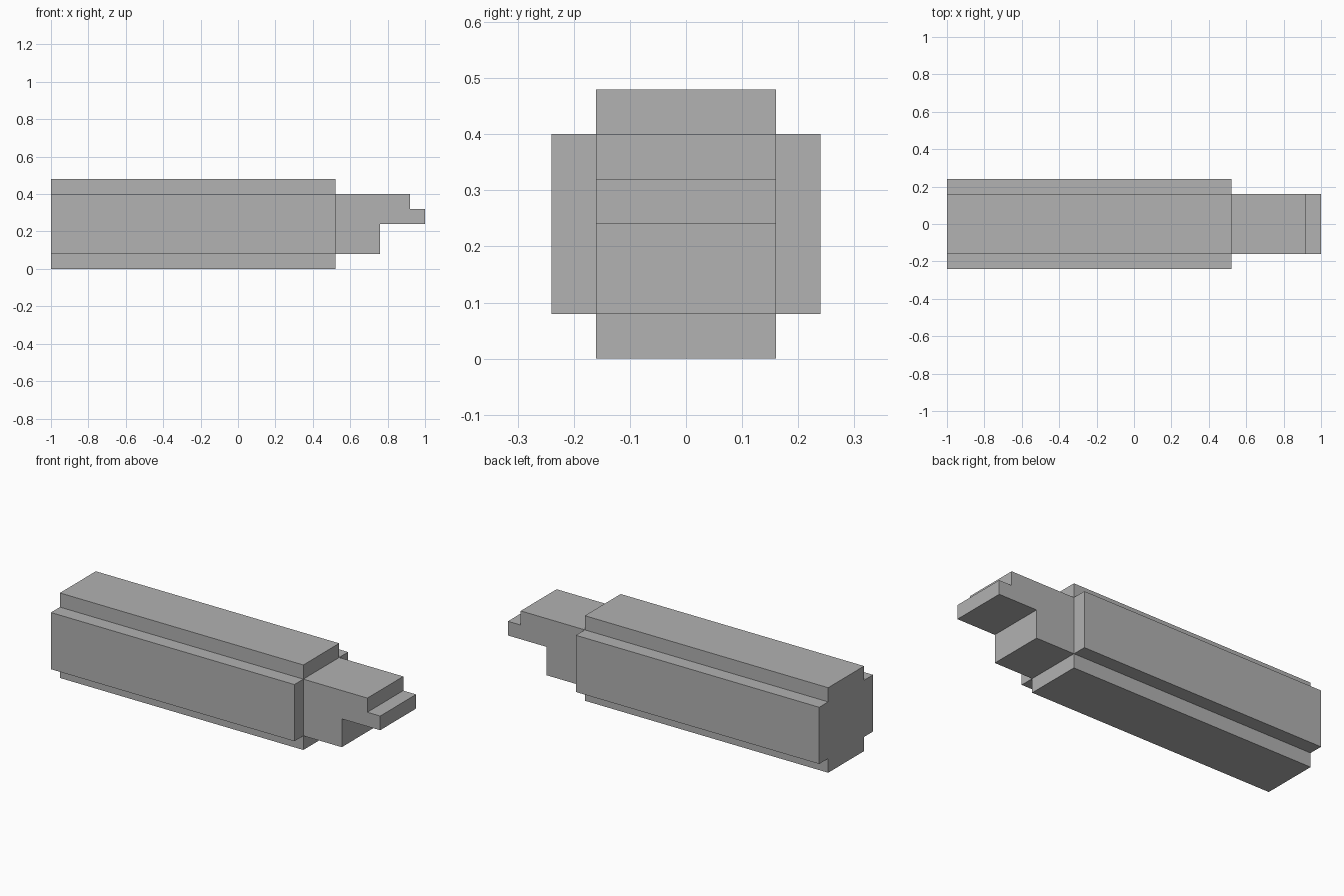
import bpy
import bmesh
from mathutils import Vector

cube = bpy.data.objects.get("Cube")
if cube:
    bpy.data.objects.remove(cube, do_unlink=True)

grey = bpy.data.materials.new("plain_grey")
grey.use_nodes = True
colour = (0.445, 0.445, 0.445, 1)
grey.diffuse_color = colour
grey.node_tree.nodes["Principled BSDF"].inputs["Base Color"].default_value = colour


def extrude_profile(name, points, offset):
    """Sweep a closed flat outline along the offset into a solid."""
    bm = bmesh.new()
    face = bm.faces.new([bm.verts.new(p) for p in points])
    result = bmesh.ops.extrude_face_region(bm, geom=[face], use_keep_orig=True)
    top = [g for g in result["geom"] if isinstance(g, bmesh.types.BMVert)]
    bmesh.ops.translate(bm, verts=top, vec=Vector(offset))
    bmesh.ops.recalc_face_normals(bm, faces=bm.faces[:])
    mesh = bpy.data.meshes.new(name)
    bm.to_mesh(mesh)
    bm.free()
    mesh.materials.append(grey)
    obj = bpy.data.objects.new(name, mesh)
    bpy.context.collection.objects.link(obj)
    return obj


outer, inner, mid = 0.24, 0.16, 0.24
back, shoulder = -1.0, 0.52

# Long body with a cross-shaped section (square with notched corners)
quarter = [(outer, -inner), (outer, inner), (inner, inner)]
section = []
for turn in range(4):
    section += quarter
    quarter = [(-z, y) for y, z in quarter]
extrude_profile("body", [(back, y, mid + z) for y, z in section],
                (shoulder - back, 0, 0))

# Stepped tongue at the +x end
side = [(shoulder, 0.08), (0.76, 0.08), (0.76, 0.24), (1.0, 0.24),
        (1.0, 0.32), (0.92, 0.32), (0.92, 0.40), (shoulder, 0.40)]
extrude_profile("stepped_tongue", [(x, -inner, z) for x, z in side],
                (0, 2 * inner, 0))
